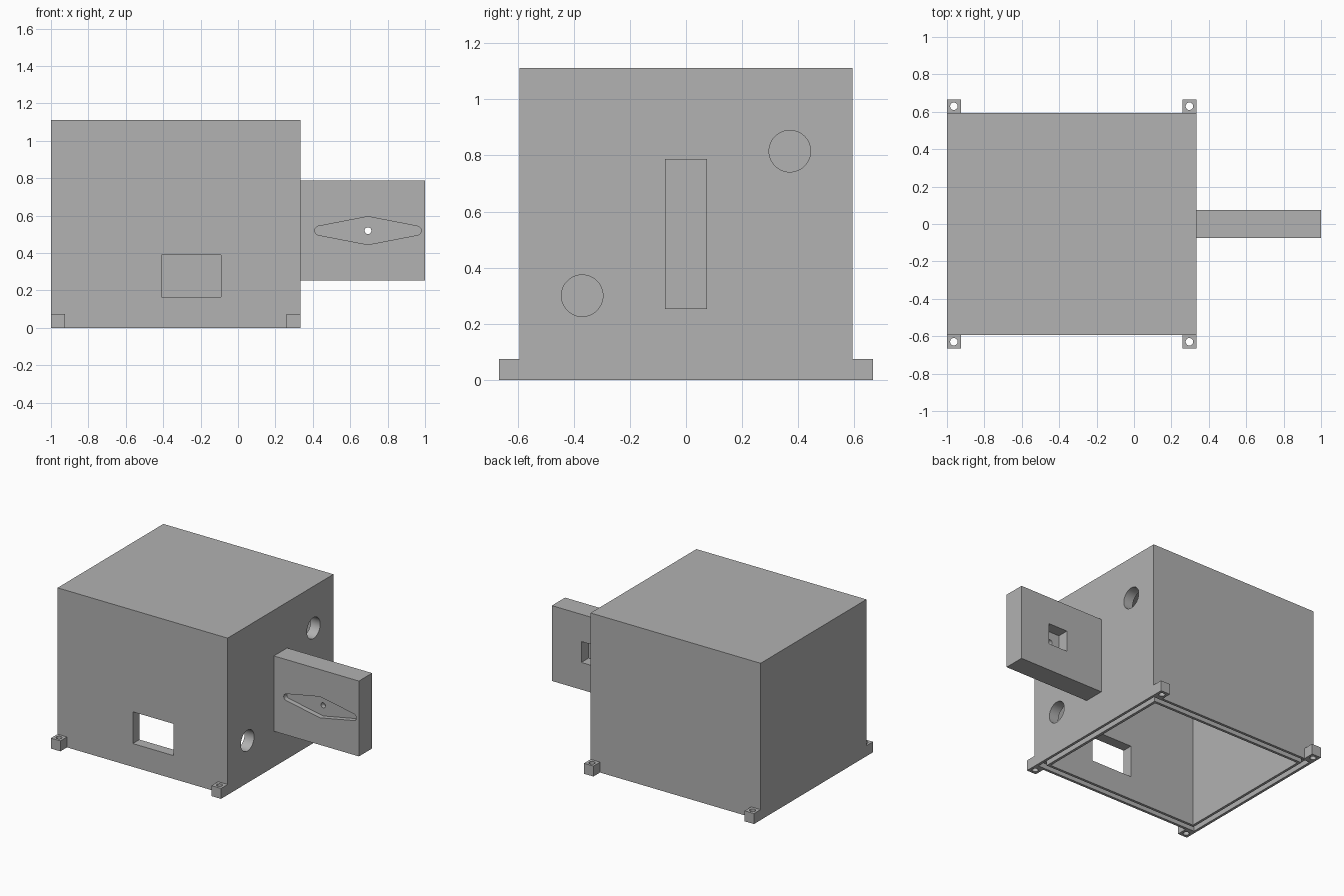
import bpy, bmesh, math
from mathutils import Matrix, Vector

if "Cube" in bpy.data.objects:
    bpy.data.objects.remove(bpy.data.objects["Cube"], do_unlink=True)

U = 2 / 27                    # module: wall thickness and foot size
X0, X1 = -1.0, -1 + 18 * U    # case extents
Y, H = 8 * U, 15 * U

grey = bpy.data.materials.new("plain_grey")
grey.use_nodes = True
grey.diffuse_color = (0.445, 0.445, 0.445, 1)
grey.node_tree.nodes["Principled BSDF"].inputs["Base Color"].default_value = (0.445, 0.445, 0.445, 1)


def finish(name, bm):
    bmesh.ops.recalc_face_normals(bm, faces=bm.faces)
    mesh = bpy.data.meshes.new(name)
    bm.to_mesh(mesh)
    bm.free()
    mesh.materials.append(grey)
    obj = bpy.data.objects.new(name, mesh)
    bpy.context.collection.objects.link(obj)
    return obj


def box(name, lo, hi):
    lo, hi = Vector(lo), Vector(hi)
    bm = bmesh.new()
    bmesh.ops.create_cube(bm, size=1, matrix=Matrix.Translation((lo + hi) / 2) @ Matrix.Diagonal((*(hi - lo), 1)))
    return finish(name, bm)


def cylinder(name, centre, radius, depth, axis):
    turn = Vector((0, 0, 1)).rotation_difference(Vector(axis)).to_matrix().to_4x4()
    bm = bmesh.new()
    bmesh.ops.create_cone(bm, cap_ends=True, segments=48, radius1=radius, radius2=radius,
                          depth=depth, matrix=Matrix.Translation(centre) @ turn)
    return finish(name, bm)


def cut(obj, *cutters):
    bpy.ops.object.select_all(action="DESELECT")
    bpy.context.view_layer.objects.active = obj
    obj.select_set(True)
    for c in cutters:
        mod = obj.modifiers.new("cut", "BOOLEAN")
        mod.operation, mod.solver, mod.object = "DIFFERENCE", "EXACT", c
        bpy.ops.object.modifier_apply(modifier=mod.name)
        bpy.data.objects.remove(c, do_unlink=True)
    bpy.ops.object.shade_smooth_by_angle(angle=math.radians(25))


# Hollow case, open underneath, with a window and two round ports
case = box("case", (X0, -Y, 0), (X1, Y, H))
cut(case,
    box("cavity", (X0 + U, -Y + U, -0.1), (X1 - U, Y - U, H - U)),
    box("window", (-0.41, -Y - 0.1, 0.165), (-0.09, -Y + U + 0.05, 0.39)),
    cylinder("upper_port", (X1, 0.37, 0.815), U, 0.3, (1, 0, 0)),
    cylinder("lower_port", (X1, -0.37, 0.30), U, 0.3, (1, 0, 0)))

# Seal groove running round the bottom rim
a, b, deep = U * 0.25, U * 0.75, U * 0.5
cut(case,
    box("groove_right", (X0 + a, -Y + a, -0.1), (X0 + b, Y - a, deep)),
    box("groove_left", (X1 - b, -Y + a, -0.1), (X1 - a, Y - a, deep)),
    box("groove_front", (X0 + a, -Y + a, -0.1), (X1 - a, -Y + b, deep)),
    box("groove_back", (X0 + a, Y - b, -0.1), (X1 - a, Y - a, deep)))

# Drilled mounting feet at the four corners
for side, x in (("right", X0), ("left", X1 - U)):
    for end, y in (("front", -Y - U), ("back", Y)):
        foot = box(f"{end}_{side}_foot", (x, y, 0), (x + U, y + U, U))
        cut(foot, cylinder("screw_hole", (x + U / 2, y + U / 2, U / 2), 0.02, 0.3, (0, 0, 1)))

# Side arm with a pointed recess in front and a square pocket behind
CX, CZ = 0.695, 0.52
arm = box("side_arm", (X1, -U, 0.253), (1, U, 0.787))


def horn_recess(depth):
    # Diamond outline with rounded tips
    half, tall, r = 0.285, 0.075, 0.024
    outline = [(0, tall)]
    for i in range(9):
        t = math.radians(78 - 156 * i / 8)
        outline.append((half - r + r * math.cos(t), r * math.sin(t)))
    outline += [(-x, -z) for x, z in outline]
    bm = bmesh.new()
    face = bm.faces.new([bm.verts.new((CX + x, -U - 0.05, CZ + z)) for x, z in outline])
    new = bmesh.ops.extrude_face_region(bm, geom=[face])["geom"]
    bmesh.ops.translate(bm, vec=(0, 0.05 + depth, 0),
                        verts=[v for v in new if isinstance(v, bmesh.types.BMVert)])
    return finish("horn_recess", bm)


cut(arm,
    horn_recess(0.035),
    box("pocket", (CX - U, U - 0.08, CZ - U), (CX + U, U + 0.1, CZ + U)),
    cylinder("shaft_hole", (CX, 0, CZ), 0.018, 0.4, (0, 1, 0)))
